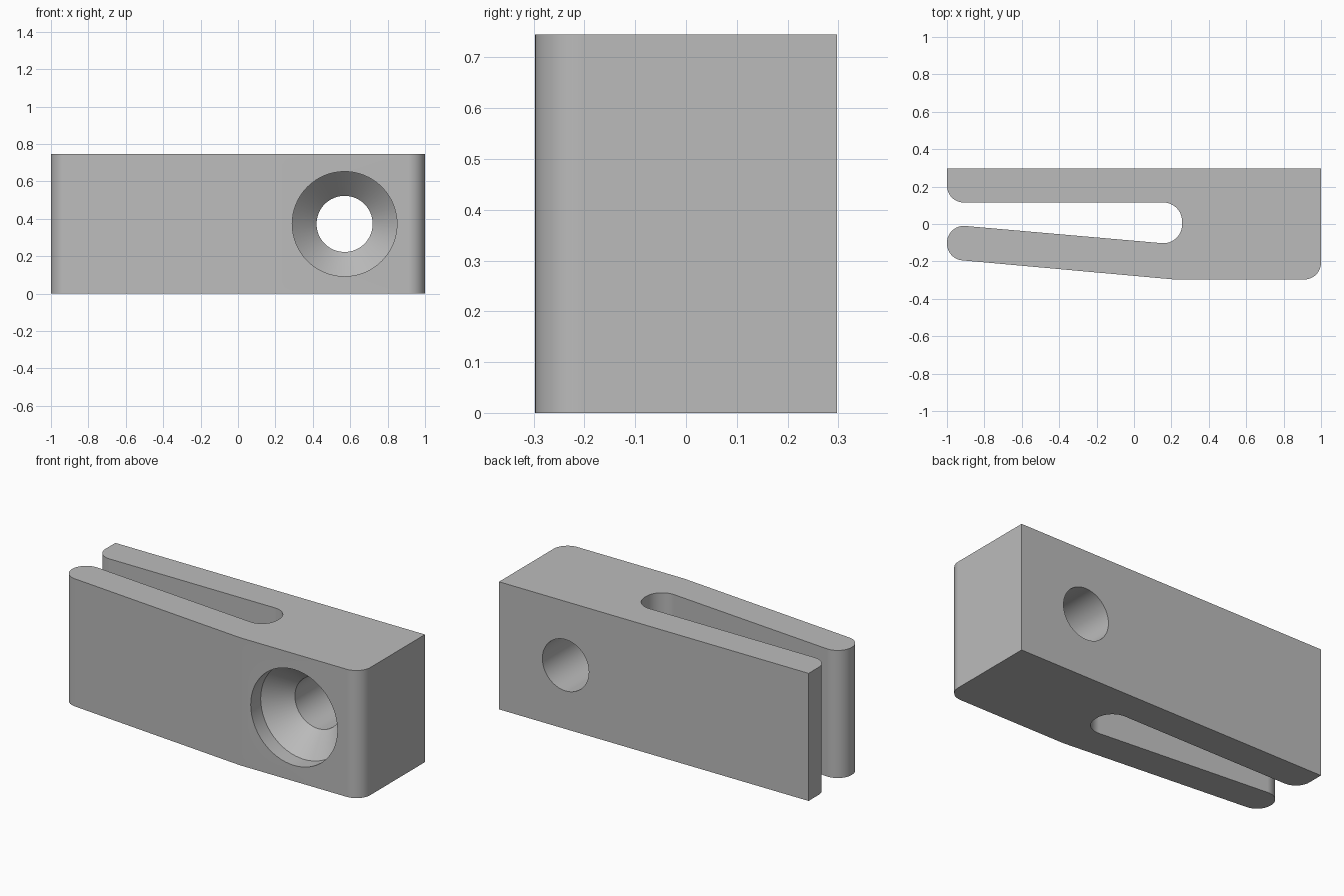
import bpy
import bmesh
from math import pi, tan, cos, sin, atan2
from mathutils import Vector

cube = bpy.data.objects.get("Cube")
if cube:
    bpy.data.objects.remove(cube, do_unlink=True)

HEIGHT, BACK, FRONT = 0.745, 0.297, -0.297
FILLET = 0.09

grey = bpy.data.materials.new("plain grey")
grey.use_nodes = True
colour = (0.5, 0.5, 0.5, 1)
grey.diffuse_color = colour
grey.node_tree.nodes["Principled BSDF"].inputs["Base Color"].default_value = colour


def rounded(corners, steps=12):
    """Outline through (x, y, radius) corners, each rounded by an arc."""
    points = []
    for i, (x, y, r) in enumerate(corners):
        p = Vector((x, y))
        if r == 0:
            points.append(p)
            continue
        a = (Vector(corners[i - 1][:2]) - p).normalized()
        b = (Vector(corners[(i + 1) % len(corners)][:2]) - p).normalized()
        half = a.angle(b) / 2
        centre = p + (a + b).normalized() * (r / sin(half))
        start = p + a * (r / tan(half)) - centre
        end = p + b * (r / tan(half)) - centre
        first = atan2(start.y, start.x)
        sweep = (atan2(end.y, end.x) - first + pi) % (2 * pi) - pi
        for k in range(steps + 1):
            t = first + sweep * k / steps
            points.append(centre + Vector((cos(t), sin(t))) * r)
    return points


def make_object(name, bm):
    bmesh.ops.recalc_face_normals(bm, faces=bm.faces)
    mesh = bpy.data.meshes.new(name)
    bm.to_mesh(mesh)
    bm.free()
    mesh.materials.append(grey)
    obj = bpy.data.objects.new(name, mesh)
    bpy.context.collection.objects.link(obj)
    return obj


# Block with a tapered slot between two arms, extruded upward
outline = rounded([
    (-1, BACK, 0),
    (-1, 0.115, FILLET),
    (0.257, 0.115, 0.1),
    (0.257, -0.112, 0.1),
    (-1, -0.002, FILLET),
    (-1, -0.187, FILLET),
    (0.22, FRONT, 0),
    (1, FRONT, FILLET),
    (1, BACK, 0),
])
bm = bmesh.new()
base = bm.faces.new([bm.verts.new((p.x, p.y, 0)) for p in outline])
extruded = bmesh.ops.extrude_face_region(bm, geom=[base], use_keep_orig=True)
top = [v for v in extruded["geom"] if isinstance(v, bmesh.types.BMVert)]
bmesh.ops.translate(bm, verts=top, vec=(0, 0, HEIGHT))
clamp = make_object("slotted_clamp_body", bm)

# Countersunk screw hole: wide bore, cone, then through hole
HOLE_X, HOLE_Z, SIDES = 0.57, HEIGHT / 2, 64
bm = bmesh.new()
rings = []
for y, r in [(-0.4, 0.28), (-0.205, 0.28), (-0.075, 0.15), (0.4, 0.15)]:
    angles = [2 * pi * k / SIDES for k in range(SIDES)]
    rings.append([bm.verts.new((HOLE_X + r * cos(t), y, HOLE_Z + r * sin(t)))
                  for t in angles])
for lower, upper in zip(rings, rings[1:]):
    for k in range(SIDES):
        n = (k + 1) % SIDES
        bm.faces.new((lower[k], lower[n], upper[n], upper[k]))
bm.faces.new(rings[0])
bm.faces.new(rings[-1])
cutter = make_object("screw_hole_cutter", bm)

bpy.ops.object.select_all(action="DESELECT")
clamp.select_set(True)
bpy.context.view_layer.objects.active = clamp
cut = clamp.modifiers.new("screw_hole", "BOOLEAN")
cut.operation = "DIFFERENCE"
cut.solver = "EXACT"
cut.object = cutter
bpy.ops.object.modifier_apply(modifier=cut.name)
bpy.data.objects.remove(cutter, do_unlink=True)

# Smooth fillets and bores while the broad faces stay flat
bpy.ops.object.shade_smooth_by_angle(angle=pi / 6)
weighted = clamp.modifiers.new("flat_face_normals", "WEIGHTED_NORMAL")
weighted.keep_sharp = True
